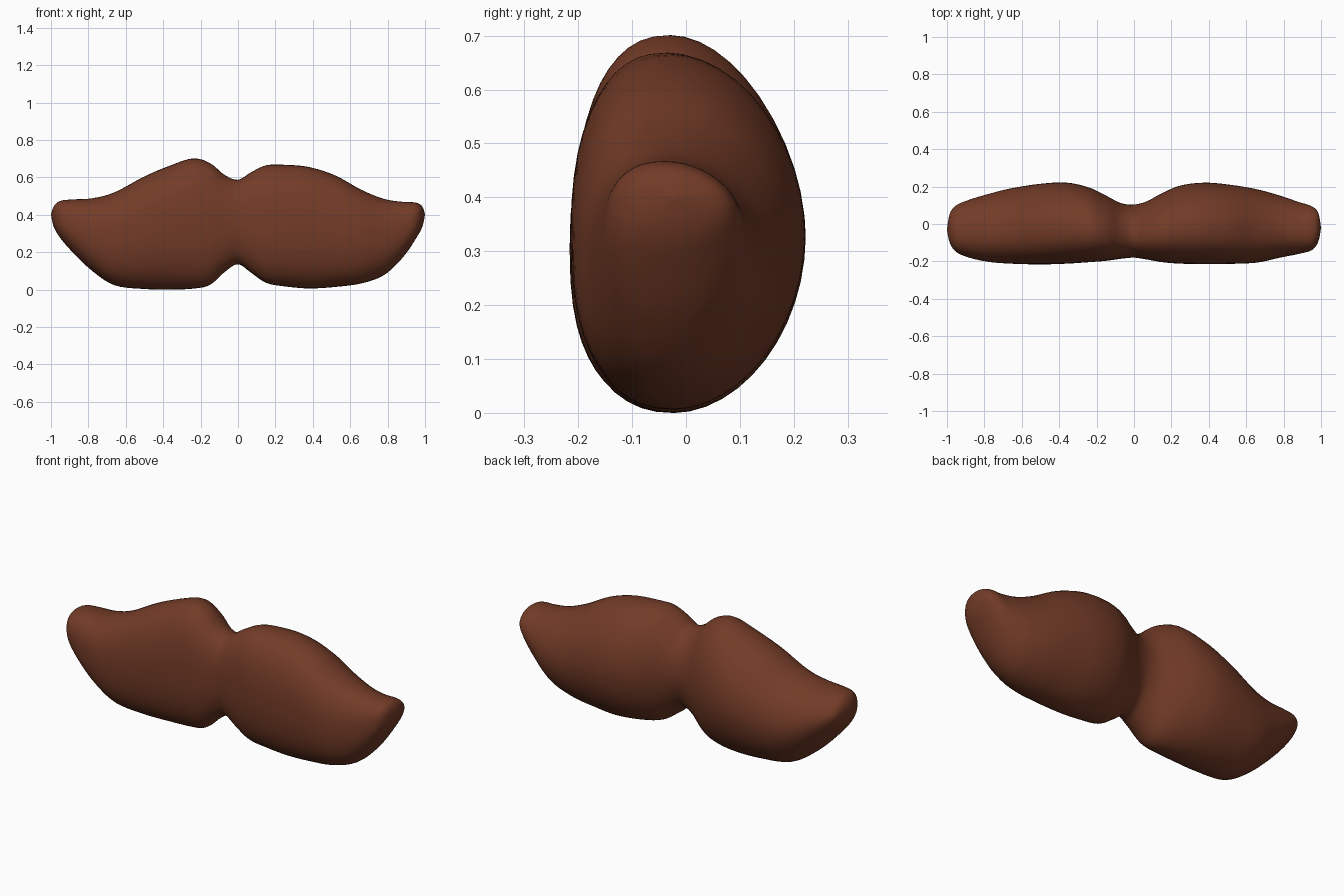
import bpy, bmesh, math

if "Cube" in bpy.data.objects:
    bpy.data.objects.remove(bpy.data.objects["Cube"])

# Cross-section stations: x, top z, bottom z, front y, back y
STATIONS = [
    (-1.0, .40, .40, -.03, -.03),
    (-.985, .445, .335, -.10, .055),
    (-.95, .474, .275, -.15, .10),
    (-.88, .482, .195, -.18, .13),
    (-.78, .488, .10, -.202, .16),
    (-.66, .52, .023, -.212, .19),
    (-.50, .605, .003, -.216, .215),
    (-.36, .664, 0, -.212, .221),
    (-.24, .701, .005, -.204, .195),
    (-.15, .676, .025, -.197, .152),
    (-.07, .612, .095, -.186, .112),
    (0, .587, .135, -.18, .104),
    (.07, .627, .09, -.19, .122),
    (.15, .664, .036, -.204, .165),
    (.25, .667, .017, -.212, .206),
    (.38, .655, .006, -.214, .221),
    (.52, .61, .014, -.213, .209),
    (.66, .533, .033, -.206, .185),
    (.78, .485, .077, -.18, .152),
    (.88, .469, .17, -.16, .118),
    (.95, .465, .27, -.14, .095),
    (.985, .445, .335, -.095, .06),
    (1.0, .40, .40, -.02, -.02),
]
SEGMENTS, STEPS = 48, 5


def spline(a, b, c, d, t):
    """Catmull-Rom blend of four stations."""
    return [.5 * (2*q + (r - p)*t + (2*p - 5*q + 4*r - s)*t*t
                  + (3*q - p - 3*r + s)*t**3) for p, q, r, s in zip(a, b, c, d)]


def ring(x, top, bottom, front, back):
    """Flatter towards the front, leaner towards the back."""
    cy = front + (back - front) * .44
    cz, h = (top + bottom) / 2, (top - bottom) / 2
    points = []
    for i in range(SEGMENTS):
        a = 2 * math.pi * i / SEGMENTS
        c, s = math.cos(a), math.sin(a)
        e = 2 / (1.9 if c > 0 else 2.35)
        half = back - cy if c > 0 else cy - front
        points.append((x, cy + math.copysign(abs(c)**e, c) * half,
                       cz + math.copysign(abs(s)**e, s) * h))
    return points


# Interpolate the stations along the moustache
rows = []
n = len(STATIONS)
for i in range(n - 1):
    quad = [STATIONS[min(max(i + k, 0), n - 1)] for k in (-1, 0, 1, 2)]
    rows += [spline(*quad, j / STEPS) for j in range(STEPS)]

# Loft the body, closing both tips to a point
bm = bmesh.new()
loops = [[bm.verts.new(p) for p in ring(*r)] for r in rows[1:]]
for a, b in zip(loops, loops[1:]):
    for i in range(SEGMENTS):
        j = (i + 1) % SEGMENTS
        bm.faces.new((a[i], a[j], b[j], b[i]))
for loop, s in ((loops[0], STATIONS[0]), (loops[-1], STATIONS[-1])):
    tip = bm.verts.new((s[0], s[3], s[1]))
    for i in range(SEGMENTS):
        bm.faces.new((loop[i], loop[(i + 1) % SEGMENTS], tip))
bmesh.ops.recalc_face_normals(bm, faces=bm.faces)
for f in bm.faces:
    f.smooth = True
mesh = bpy.data.meshes.new("moustache")
bm.to_mesh(mesh)
bm.free()

brown = bpy.data.materials.new("chestnut brown")
brown.diffuse_color = (.17, .044, .02, 1)
brown.use_nodes = True
brown.node_tree.nodes["Principled BSDF"].inputs["Base Color"].default_value = brown.diffuse_color
mesh.materials.append(brown)
body = bpy.data.objects.new("moustache", mesh)
bpy.context.collection.objects.link(body)
